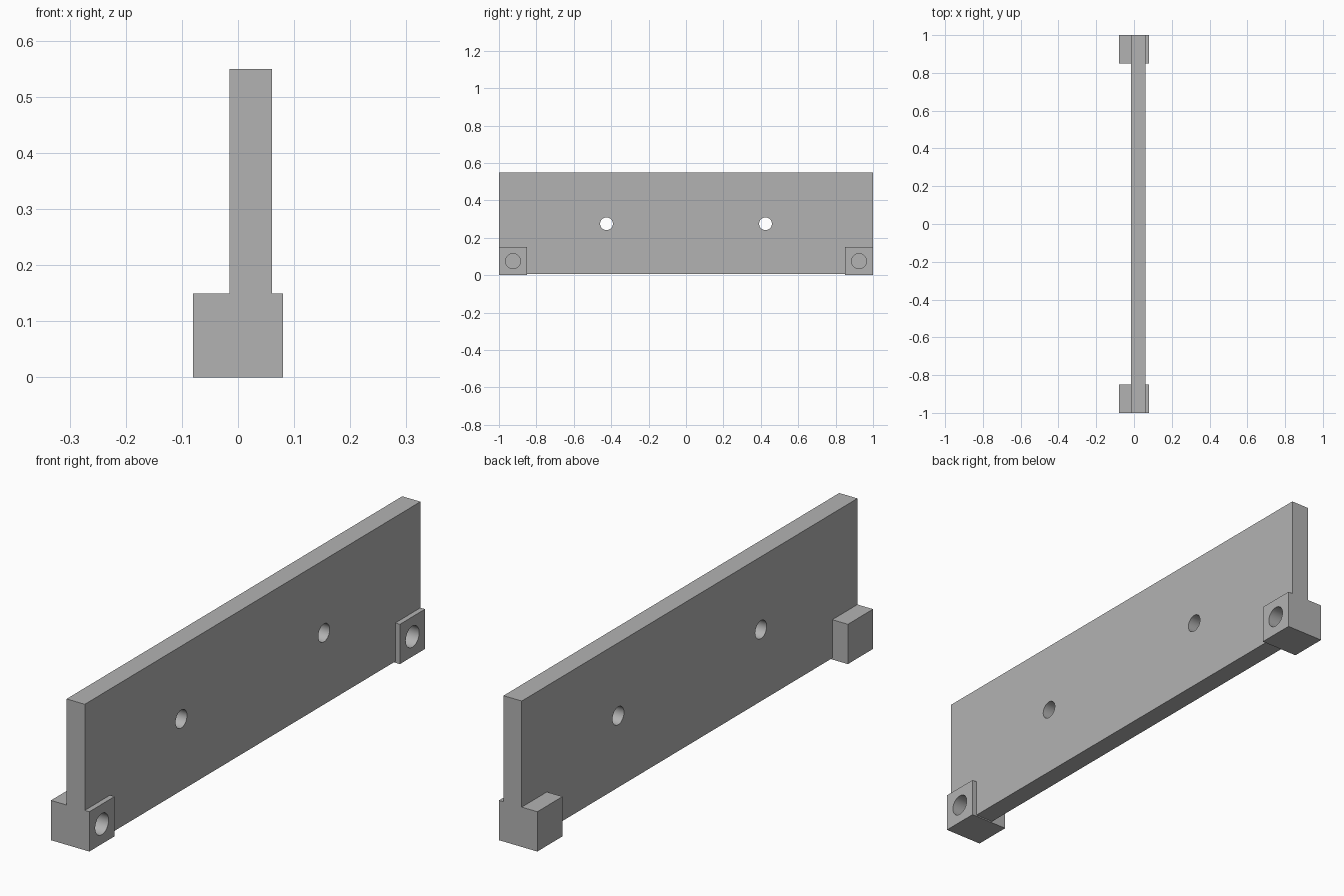
import bpy
import math

cube = bpy.data.objects.get("Cube")
if cube:
    bpy.data.objects.remove(cube, do_unlink=True)

grey = bpy.data.materials.new("light_grey")
grey.use_nodes = True
colour = (0.45, 0.45, 0.45, 1)
grey.diffuse_color = colour
grey.node_tree.nodes["Principled BSDF"].inputs["Base Color"].default_value = colour


def box(name, low, high):
    centre = [(a + b) / 2 for a, b in zip(low, high)]
    bpy.ops.mesh.primitive_cube_add(size=1, location=centre)
    ob = bpy.context.object
    ob.name = name
    ob.scale = [b - a for a, b in zip(low, high)]
    bpy.ops.object.transform_apply(location=True, rotation=False, scale=True)
    ob.data.materials.append(grey)
    return ob


def hole_cutter(name, radius, x0, x1, y, z):
    bpy.ops.mesh.primitive_cylinder_add(
        vertices=48, radius=radius, depth=x1 - x0,
        location=((x0 + x1) / 2, y, z), rotation=(0, math.pi / 2, 0))
    ob = bpy.context.object
    ob.name = name
    ob.data.materials.append(grey)
    return ob


def combine(target, tool, operation):
    mod = target.modifiers.new(tool.name, "BOOLEAN")
    mod.operation = operation
    mod.solver = "EXACT"
    mod.object = tool
    bpy.context.view_layer.objects.active = target
    bpy.ops.object.modifier_apply(modifier=mod.name)
    bpy.data.objects.remove(tool, do_unlink=True)


# Upright plate, raised slightly off the feet's base
plate = box("mounting_plate", (-0.015, -1, 0.005), (0.061, 1, 0.55))

# Foot blocks at both ends, fused to the plate
for side in (-1, 1):
    y0, y1 = sorted((side * 0.85, side))
    combine(plate, box("foot_block", (-0.08, y0, 0), (0.08, y1, 0.15)), "UNION")

# Through holes in the plate and blind screw holes in the feet
for side in (-1, 1):
    combine(plate, hole_cutter("plate_hole", 0.034, -0.2, 0.2, side * 0.425, 0.275), "DIFFERENCE")
    combine(plate, hole_cutter("foot_hole", 0.04, -0.03, 0.2, side * 0.925, 0.075), "DIFFERENCE")

# Smooth hole walls, crisp edges elsewhere
bpy.ops.object.select_all(action="DESELECT")
plate.select_set(True)
bpy.context.view_layer.objects.active = plate
bpy.ops.object.shade_smooth_by_angle(angle=math.radians(30))
